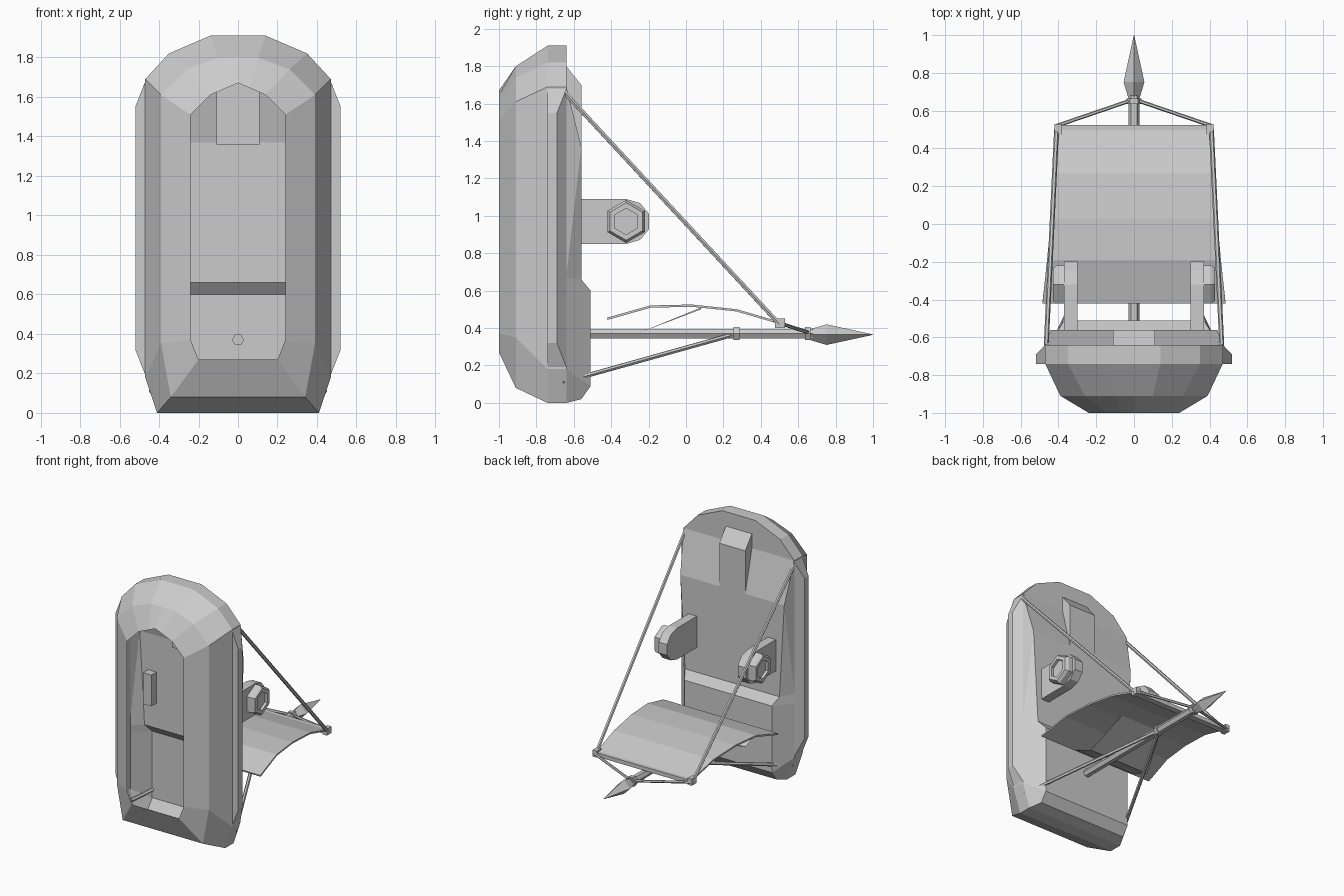
import bpy, bmesh, math
from mathutils import Vector

cube = bpy.data.objects.get("Cube")
if cube:
    bpy.data.objects.remove(cube)

grey = bpy.data.materials.new("plain grey")
grey.use_nodes = True
grey.diffuse_color = (0.6, 0.6, 0.6, 1)
grey.node_tree.nodes["Principled BSDF"].inputs["Base Color"].default_value = (0.6, 0.6, 0.6, 1)


def finish(name, bm):
    bmesh.ops.remove_doubles(bm, verts=bm.verts, dist=0.0005)
    bmesh.ops.recalc_face_normals(bm, faces=bm.faces)
    me = bpy.data.meshes.new(name)
    bm.to_mesh(me)
    bm.free()
    me.materials.append(grey)
    ob = bpy.data.objects.new(name, me)
    bpy.context.collection.objects.link(ob)
    return ob


def loft(name, rings, closed=True, caps=False):
    """Skin a list of equally long point rings."""
    bm = bmesh.new()
    rows = [[bm.verts.new(p) for p in ring] for ring in rings]
    n = len(rows[0])
    for a, b in zip(rows, rows[1:]):
        for i in range(n if closed else n - 1):
            j = (i + 1) % n
            bm.faces.new((a[i], a[j], b[j], b[i]))
    if caps:
        bm.faces.new(rows[0])
        bm.faces.new(rows[-1])
    return finish(name, bm)


def box(name, x, y, z):
    return loft(name, [[(x[0], b, c), (x[1], b, c), (x[1], d, c), (x[0], d, c)]
                       for c in z for b, d in [y]], caps=True)


def rod(name, a, b, radii, sides=6, steps=None, spin=0):
    """Straight bar from a to b with a radius at each step along it."""
    a, b = Vector(a), Vector(b)
    turn = (b - a).to_track_quat('Z', 'Y')
    steps = steps or [0, 1]
    rings = []
    for t, r in zip(steps, radii):
        angles = [spin + math.tau * k / sides for k in range(sides)]
        rings.append([a.lerp(b, t) + turn @ Vector((r * math.cos(q), r * math.sin(q), 0))
                      for q in angles])
    return loft(name, rings, caps=True)


def ring(y, half):
    """Full outline at depth y from its +x half, ending on the centre line."""
    left = [(x, y, z) for x, z in half]
    return left + [(-x, y, z) for x, z in reversed(half[:-1])]


# Hollow hull shell, from the open rim to the back edge
rim = [(.20, .27), (.24, .37), (.24, 1.51), (.14, 1.61), (.06, 1.645), (0, 1.67)]
middle = [(.34, .08), (.39, .35), (.39, 1.61), (.26, 1.74), (.10, 1.80), (0, 1.80)]
outer = [(.41, 0), (.47, .18), (.47, 1.69), (.35, 1.82), (.14, 1.91), (0, 1.91)]
loft("hull_shell", [ring(-1, rim), ring(-.91, middle), ring(-.74, outer), ring(-.64, outer)])

# Flat plate closing the arched top of the back
bm = bmesh.new()
arch = outer[2:]
bm.faces.new([bm.verts.new(p) for p in ring(-.64, arch)])
finish("top_back_plate", bm)

# Stepped back panel: base x, base z, panel x, y, z
steps = [(.47, 1.69, .47, -.64, 1.69), (.47, .68, .44, -.56, 1.37),
         (.47, .67, .40, -.56, .66), (.47, .60, .37, -.51, .60),
         (.47, .18, .37, -.51, .09), (.41, 0, .37, -.56, .02),
         (.41, 0, .41, -.64, 0)]
loft("back_panel", [[(bx, -.64, bz), (x, y, z), (-x, y, z), (-bx, -.64, bz)]
                    for bx, bz, x, y, z in steps], closed=False)

# Sloped block high on the back
loft("back_block", [[(x, -.64, 1.80), (x, -.56, 1.70), (x, -.56, 1.36), (x, -.64, 1.36)]
                    for x in (-.11, .11)], caps=True)

for side, s in (("left", 1), ("right", -1)):
    # Rail along the side of the hull
    loft(side + "_side_rail",
         [[(s * .465, -.74, a), (s * .52, -.74, b), (s * .52, -.69, b), (s * .465, -.635, a)]
          for a, b in ((.18, .32), (1.69, 1.55))], caps=True)

    # Arm with rounded end
    end = [(-.32 + .13 * math.cos(q), .97 + .12 * math.sin(q))
           for q in [math.radians(d) for d in (-90, -55, -20, 20, 55, 90)]]
    outline = [(-.62, .85)] + end + [(-.62, 1.09)]
    loft(side + "_arm", [[(s * x, y, z) for y, z in outline] for x in (.30, .37)], caps=True)

    # Hexagonal knob with a recessed middle
    rod(side + "_knob", (s * .36, -.32, .97), (s * .43, -.32, .97),
        (.115, .115, .10, .07, .07), steps=(0, .7, 1, 1, .7), spin=math.pi / 2)

    # Stays from the hull to the sail bar and the shaft
    rod(side + "_upper_stay", (s * .465, -.65, 1.66), (s * .41, .5, .42), (.013, .013))
    rod(side + "_lower_stay", (s * .44, -.66, .11), (0, .27, .37), (.013, .013))
    rod(side + "_front_stay", (s * .41, .52, .42), (0, .66, .375), (.01, .01))
    x = sorted((s * .385, s * .42))
    box(side + "_bar_end", x, (.475, .53), (.40, .45))

# Curved sail sheet
curve = [(-.42, .45, .485), (-.19, .515, .46), (.03, .52, .44), (.27, .495, .42), (.51, .425, .405)]
sail = loft("sail", [[(-x, y, z), (x, y, z)] for y, z, x in curve], closed=False)
thick = sail.modifiers.new("thickness", 'SOLIDIFY')
thick.thickness = .012
thick.offset = 0
box("sail_bar", (-.40, .40), (.48, .525), (.405, .435))

# Folded pocket beneath the sail
fold = [(.08, .51, -.17, .18), (-.25, .375, -.33, .18), (-.42, .45, -.33, .18)]
loft("sail_pocket", [[(a, y, .50 if i == 0 else z), (a, y, z), (b, y, z), (b, y, .50 if i == 0 else z)]
                     for i, (y, z, a, b) in enumerate(fold)], closed=False)

# Central shaft, collars and pointed head
rod("shaft", (0, -.53, .37), (0, .68, .37), (.03, .03))
for name, y in (("rear_collar", .27), ("front_collar", .65)):
    rod(name, (0, y - .015, .37), (0, y + .015, .37), (.04, .04))
rod("shaft_head", (0, .64, .365), (0, 1, .365), (.022, .055, .001), sides=4, steps=(0, .31, 1))
